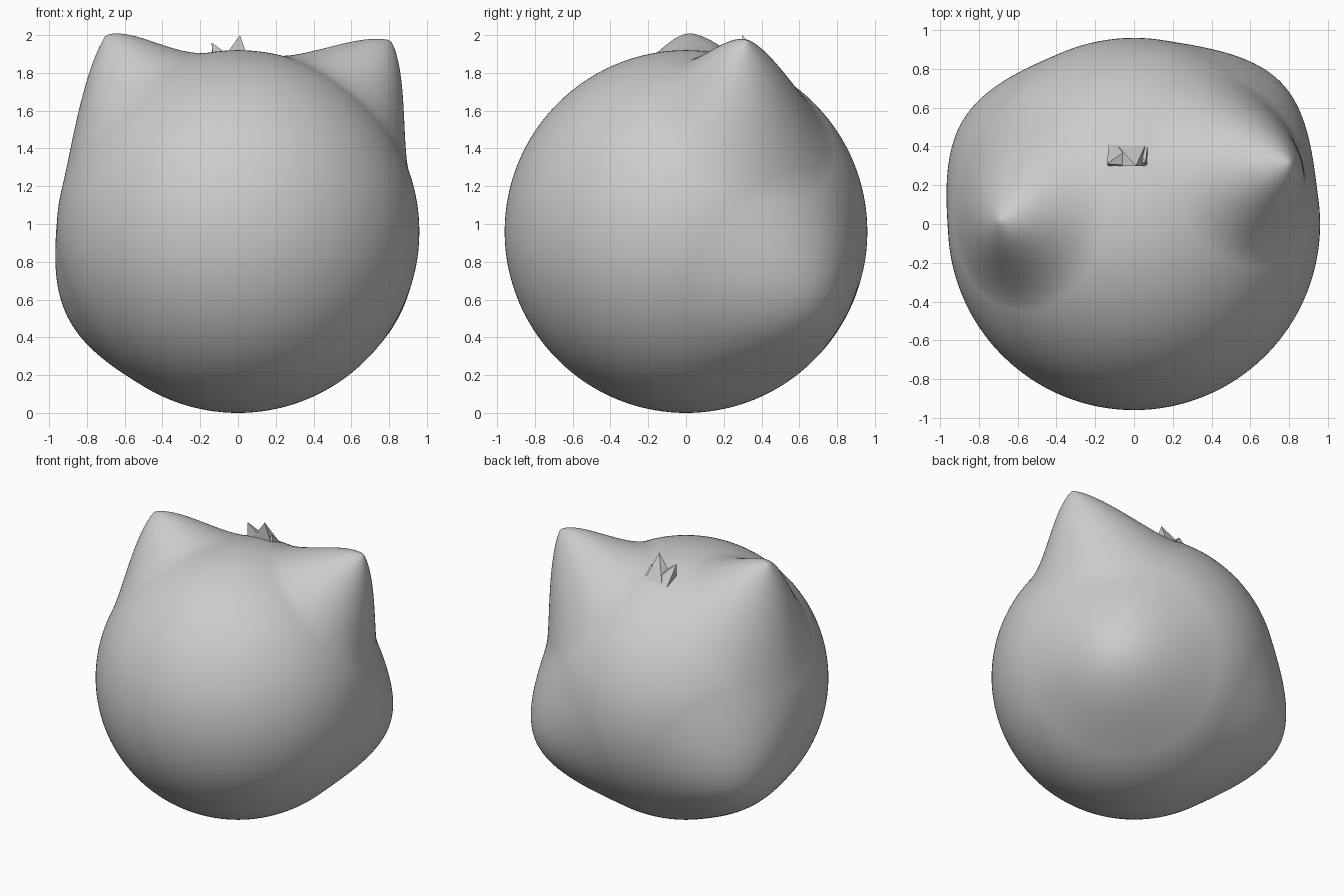
import bpy, bmesh
from mathutils import Vector

if "Cube" in bpy.data.objects:
    bpy.data.objects.remove(bpy.data.objects["Cube"])

R = 0.96
CENTRE = Vector((0, 0, R))


def finish(name, bm, smooth):
    mesh = bpy.data.meshes.new(name)
    bmesh.ops.recalc_face_normals(bm, faces=bm.faces)
    bm.to_mesh(mesh)
    bm.free()
    for p in mesh.polygons:
        p.use_smooth = smooth
    ob = bpy.data.objects.new(name, mesh)
    bpy.context.collection.objects.link(ob)
    return ob


def pull(points, base, tip, radius, sharp=0.0):
    """Soft grab: drag the surface near base towards tip."""
    base = Vector(base).normalized() * R
    delta = Vector(tip) - base
    moves = []
    for v in points:
        t = (v.co - base).length / radius
        if t < 1:
            f = 1 - t
            w = (1 - sharp) * (3 * f * f - 2 * f ** 3) + sharp * f * f
            moves.append((v, delta * w))
    for v, d in moves:
        v.co += d


# Round body with two pulled ears and two low bulges at the back
bm = bmesh.new()
bmesh.ops.create_icosphere(bm, subdivisions=7, radius=R)
pull(bm.verts, (-0.65, 0.10, 0.71), (-0.70, 0.02, 1.04), 0.56, 0.35)   # left ear
pull(bm.verts, (0.61, 0.35, 0.67), (0.81, 0.32, 1.01), 0.56, 0.35)     # right ear
pull(bm.verts, (0.73, 0.71, -0.40), (0.74, 0.71, -0.40), 0.68)         # right bulge
pull(bm.verts, (-0.85, 0.52, -0.43), (-0.85, 0.52, -0.43), 0.68)       # left bulge
for v in bm.verts:
    v.co += CENTRE
finish("body", bm, True)


# Tiny jagged tuft on top: two overlapping sloping spikes and a low nub
def spike(bm, x0, x1, tip):
    base = [bm.verts.new(c) for c in
            ((x0, 0.30, 1.86), (x1, 0.30, 1.86), (x1, 0.41, 1.82), (x0, 0.41, 1.82))]
    top = bm.verts.new(tip)
    bm.faces.new(base)
    for i in range(4):
        bm.faces.new((base[i], base[(i + 1) % 4], top))


bm = bmesh.new()
spike(bm, -0.13, 0.00, (-0.14, 0.31, 1.96))
spike(bm, -0.09, 0.06, (0.01, 0.30, 2.0))
spike(bm, 0.00, 0.07, (0.06, 0.32, 1.91))
finish("tuft", bm, False)
